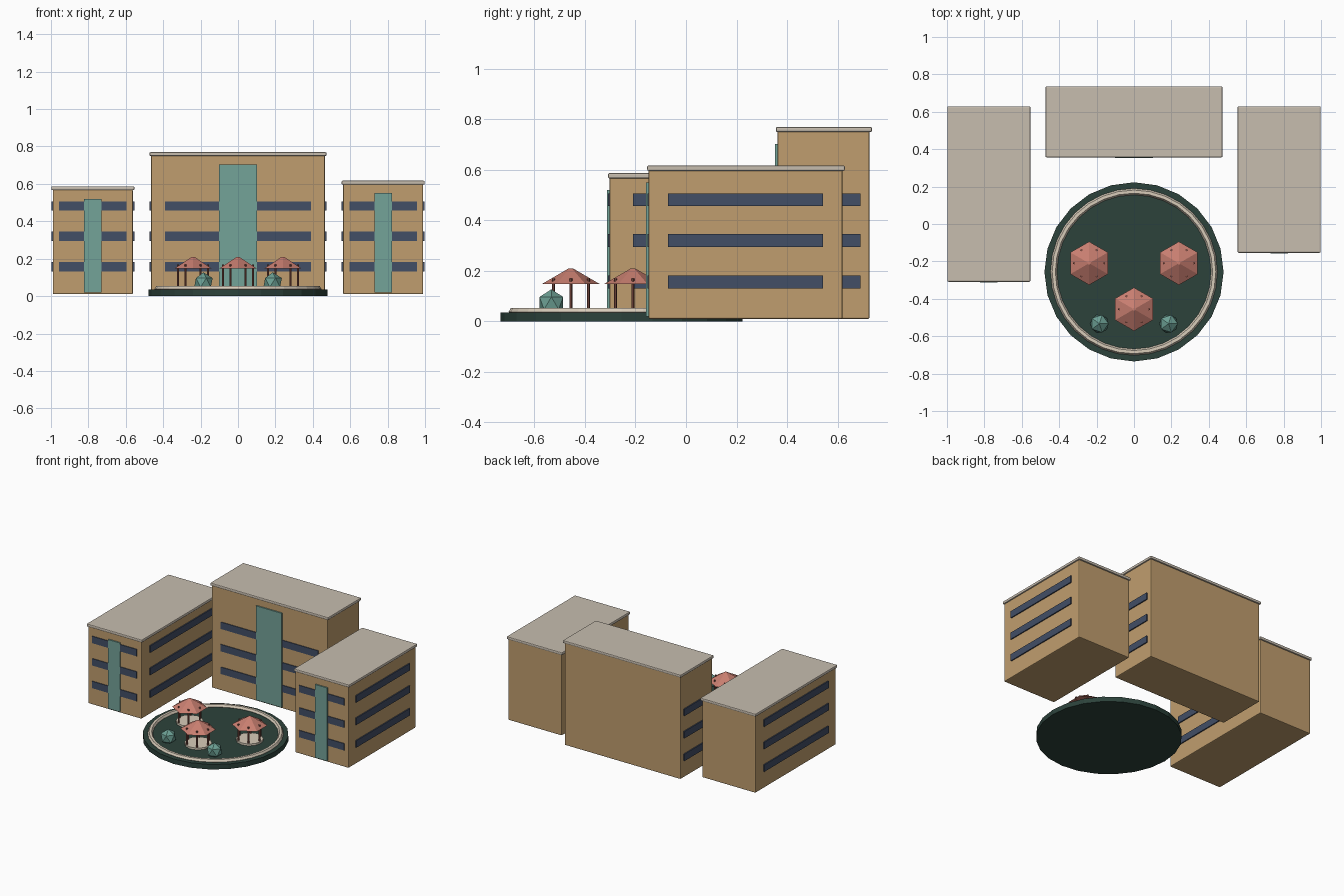
import bpy, math

if "Cube" in bpy.data.objects:
    bpy.data.objects.remove(bpy.data.objects["Cube"])

def mat(name, rgb):
    lin = [(c / 255 / 12.92 if c / 255 <= 0.04045 else ((c / 255 + 0.055) / 1.055) ** 2.4) for c in rgb]
    m = bpy.data.materials.new(name)
    m.diffuse_color = (*lin, 1)
    m.use_nodes = True
    m.node_tree.nodes["Principled BSDF"].inputs["Base Color"].default_value = m.diffuse_color
    return m

TAN = mat("tan wall", (192, 158, 110))
STONE = mat("pale stone roof", (199, 189, 175))
NAVY = mat("navy window", (66, 78, 102))
TEAL = mat("teal glass", (116, 163, 153))
GREEN = mat("dark green lawn", (44, 66, 59))
CREAM = mat("cream paving", (216, 204, 186))
CORAL = mat("coral roof", (200, 126, 112))
POST = mat("brown post", (132, 80, 70))
BUSH = mat("teal bush", (108, 160, 148))

def finish(name, material):
    o = bpy.context.object
    o.name = name
    o.data.materials.append(material)
    return o

def box(name, x0, x1, y0, y1, z0, z1, material, bevel=0):
    bpy.ops.mesh.primitive_cube_add(size=1, location=((x0 + x1) / 2, (y0 + y1) / 2, (z0 + z1) / 2))
    o = finish(name, material)
    o.scale = (x1 - x0, y1 - y0, z1 - z0)
    bpy.ops.object.transform_apply(location=False, rotation=False, scale=True)
    if bevel:
        b = o.modifiers.new("bevel", 'BEVEL')
        b.width, b.segments = bevel, 2
    return o

def disc(name, x, y, z0, z1, r, sides, material, r_top=None, turn=0):
    bpy.ops.mesh.primitive_cone_add(vertices=sides, radius1=r, radius2=r if r_top is None else r_top,
                                    depth=z1 - z0, location=(x, y, (z0 + z1) / 2), rotation=(0, 0, turn))
    return finish(name, material)

# Buildings: walls, roof slab, window bands on front and both sides, tall glass entrance
def building(name, x0, x1, y0, y1, top):
    w, d, cx = x1 - x0, y1 - y0, (x0 + x1) / 2
    box(name + "_walls", x0, x1, y0, y1, 0.01, top, TAN, 0.006)
    box(name + "_roof", x0 - 0.008, x1 + 0.008, y0 - 0.006, y1 + 0.009, top - 0.004, top + 0.017, STONE, 0.006)
    for i, z in enumerate((0.156, 0.32, 0.482)):
        a, b = z - 0.025, z + 0.025
        box(f"{name}_front_window_{i}", cx - 0.42 * w, cx + 0.42 * w, y0 - 0.005, y0 + 0.002, a, b, NAVY)
        box(f"{name}_left_window_{i}", x0 - 0.008, x0 + 0.001, y0 + 0.1 * d, y1 - 0.1 * d, a, b, NAVY)
        box(f"{name}_right_window_{i}", x1 - 0.001, x1 + 0.008, y0 + 0.1 * d, y1 - 0.1 * d, a, b, NAVY)
    box(name + "_entrance_glass", cx - 0.11 * w, cx + 0.11 * w, y0 - 0.0095, y0, 0.02, top - 0.05, TEAL)

building("left_building", -0.99, -0.562, -0.303, 0.62, 0.57)
building("centre_building", -0.465, 0.465, 0.362, 0.727, 0.753)
building("right_building", 0.562, 0.99, -0.148, 0.62, 0.6)

# Round garden with a paved ring
GY = -0.256
disc("garden_disc", 0, GY, 0, 0.036, 0.479, 24, GREEN)
bpy.ops.mesh.primitive_torus_add(major_segments=32, minor_segments=6, major_radius=0.429,
                                 minor_radius=0.017, location=(0, GY, 0.038))
finish("garden_ring", CREAM)

# Pavilions: floor, six posts, hexagonal roof
for n, (x, y) in enumerate(((-0.24, -0.21), (0.24, -0.21), (0, -0.456))):
    disc(f"pavilion_{n}_floor", x, y, 0.03, 0.05, 0.09, 12, CREAM)
    for k in range(6):
        a = k * math.pi / 3
        disc(f"pavilion_{n}_post_{k}", x + 0.08 * math.cos(a), y + 0.08 * math.sin(a),
             0.04, 0.17, 0.006, 6, POST)
    disc(f"pavilion_{n}_roof", x, y, 0.147, 0.21, 0.116, 6, CORAL, r_top=0.008)

# Faceted bushes
for n, x in enumerate((-0.185, 0.185)):
    bpy.ops.mesh.primitive_ico_sphere_add(subdivisions=1, radius=0.055, location=(x, -0.533, 0.072))
    finish(f"bush_{n}", BUSH)
